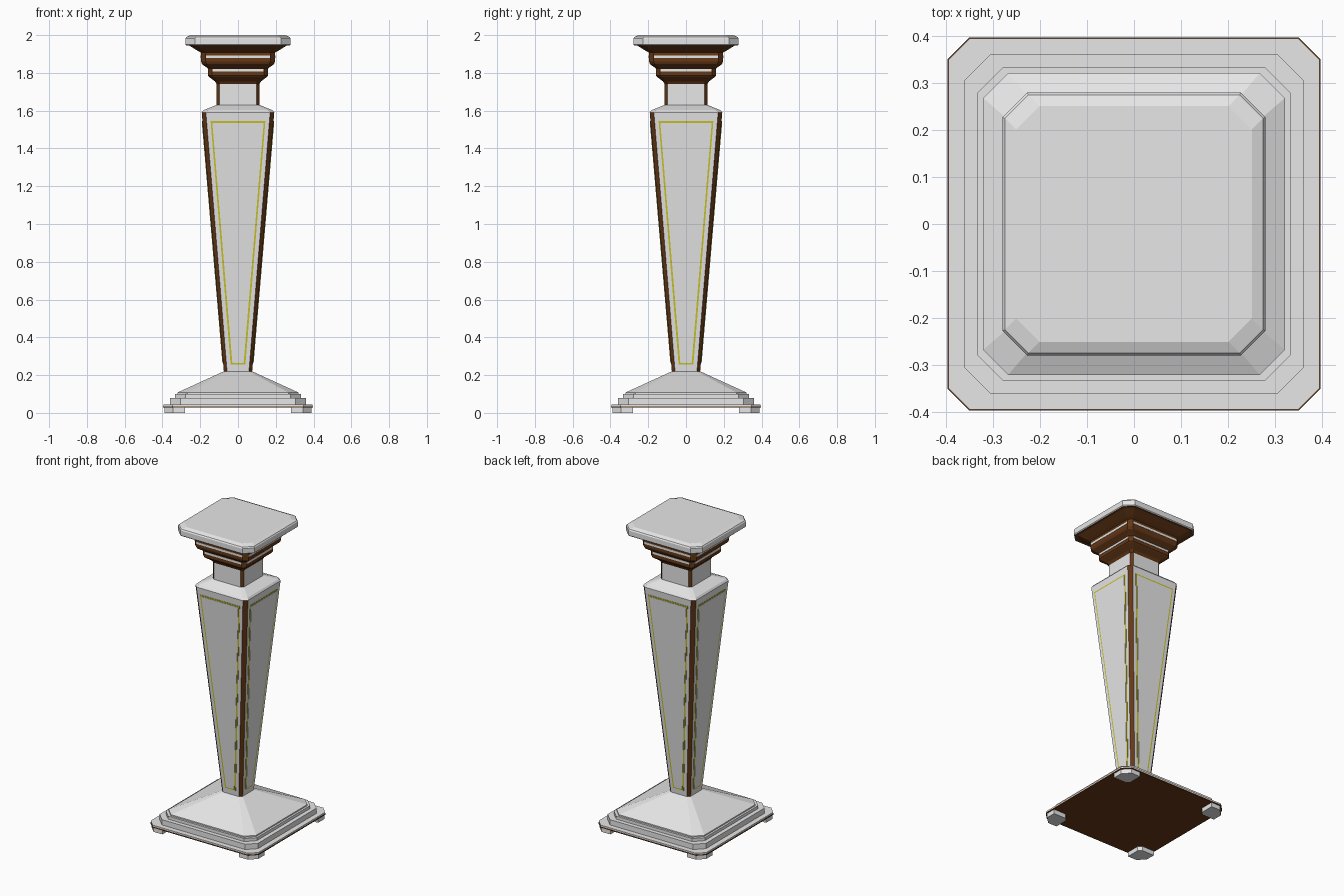
import bpy, bmesh, math
from mathutils import Matrix, Vector

old = bpy.data.objects.get("Cube")
if old:
    bpy.data.objects.remove(old, do_unlink=True)


def material(name, rgb):
    m = bpy.data.materials.new(name)
    m.use_nodes = True
    m.diffuse_color = (*rgb, 1)
    m.node_tree.nodes["Principled BSDF"].inputs["Base Color"].default_value = (*rgb, 1)
    return m


MATS = [material("white stone", (0.8, 0.8, 0.8)),
        material("dark brown wood", (0.13, 0.04, 0.008)),
        material("gold yellow", (0.6, 0.55, 0.02))]
WHITE, BROWN, GOLD = range(3)


def finish(name, bm):
    bmesh.ops.recalc_face_normals(bm, faces=bm.faces)
    mesh = bpy.data.meshes.new(name)
    bm.to_mesh(mesh)
    bm.free()
    for m in MATS:
        mesh.materials.append(m)
    ob = bpy.data.objects.new(name, mesh)
    bpy.context.collection.objects.link(ob)
    return ob


def corner_cut_square(h, c):
    """Square of half width h with corners cut by c; even edges are flat sides."""
    k = h - c
    return [(-k, -h), (k, -h), (h, -k), (h, k), (k, h), (-k, h), (-h, k), (-h, -k)]


def loft(name, rings, side=WHITE, corner=None, bottom=None, top=None):
    """Stack of corner-cut squares, each given as (half width, cut, height)."""
    corner = side if corner is None else corner
    bm = bmesh.new()
    loops = [[bm.verts.new((x, y, z)) for x, y in corner_cut_square(h, c)]
             for h, c, z in rings]
    for a, b in zip(loops, loops[1:]):
        for i in range(8):
            j = (i + 1) % 8
            f = bm.faces.new((a[i], a[j], b[j], b[i]))
            f.material_index = corner if i % 2 else side
    bm.faces.new(loops[0][::-1]).material_index = side if bottom is None else bottom
    bm.faces.new(loops[-1]).material_index = side if top is None else top
    return finish(name, bm)


def four_plates(name, low, high, mat, lift):
    """Thin plate on each side; low and high are (half width, depth, height)."""
    bm = bmesh.new()
    for n in range(4):
        turn = Matrix.Rotation(n * math.pi / 2, 3, 'Z')
        layers = []
        for out in (-0.002, lift):
            pts = [(s * w, -d - out, z) for (w, d, z), signs in
                   ((low, (-1, 1)), (high, (1, -1))) for s in signs]
            layers.append([bm.verts.new(turn @ Vector(p)) for p in pts])
        back, front = layers
        bm.faces.new(front)
        bm.faces.new(back[::-1])
        for i in range(4):
            j = (i + 1) % 4
            bm.faces.new((back[i], back[j], front[j], front[i]))
    for f in bm.faces:
        f.material_index = mat
    return finish(name, bm)


# Corner feet
bm = bmesh.new()
for sx in (-1, 1):
    for sy in (-1, 1):
        outline = [(0.28, 0.30), (0.30, 0.28), (0.39, 0.28), (0.39, 0.345),
                   (0.345, 0.39), (0.28, 0.39)]
        low, high = ([bm.verts.new((sx * x, sy * y, z)) for x, y in outline]
                     for z in (0, 0.031))
        bm.faces.new(low)
        bm.faces.new(high)
        for i in range(6):
            j = (i + 1) % 6
            bm.faces.new((low[i], low[j], high[j], high[i]))
finish("corner_feet", bm)

# Stepped base
loft("base_underside", [(0.396, 0.046, 0.029), (0.396, 0.046, 0.035)], BROWN)
loft("base_slab", [(0.394, 0.046, 0.035), (0.394, 0.046, 0.045)])
loft("base_step_lower", [(0.36, 0.055, 0.045), (0.36, 0.055, 0.08)])
loft("base_step_upper", [(0.333, 0.055, 0.08), (0.333, 0.055, 0.1)])
loft("base_slope", [(0.32, 0.053, 0.1), (0.32, 0.053, 0.108), (0.075, 0.018, 0.22)])

# Tapered shaft with brown corner strips
Z0, Z1, H0, H1 = 0.22, 1.59, 0.075, 0.192


def shaft_half(z):
    return H0 + (H1 - H0) * (z - Z0) / (Z1 - Z0)


loft("shaft", [(H0, 0.017, Z0), (H1, 0.022, Z1)], WHITE, BROWN)
loft("shaft_shoulder", [(H1, 0.022, Z1), (0.183, 0.022, 1.602), (0.115, 0.015, 1.63)])

# Gold-edged panels on the four shaft sides
for name, mat, edge, lift in (("panel_gold_border", GOLD, 0, 0.002),
                              ("panel", WHITE, 0.009, 0.004)):
    zl, zh = 0.255 + edge, 1.545 - edge
    four_plates(name, (0.039 - edge, shaft_half(zl), zl),
                (0.145 - edge, shaft_half(zh), zh), mat, lift)

# Neck
loft("neck", [(0.113, 0.015, 1.625), (0.113, 0.015, 1.745)], WHITE, BROWN)

# Brown moulded capital with pale inlay strips
loft("capital", [(0.113, 0.015, 1.74), (0.122, 0.018, 1.755), (0.152, 0.02, 1.778),
                 (0.158, 0.02, 1.785), (0.158, 0.02, 1.822), (0.168, 0.022, 1.83),
                 (0.19, 0.025, 1.846), (0.196, 0.025, 1.86), (0.196, 0.025, 1.908),
                 (0.215, 0.03, 1.918), (0.262, 0.045, 1.947)], BROWN)
for name, w, d, z in (("inlay_lower", 0.136, 0.158, 1.807),
                      ("inlay_upper", 0.17, 0.196, 1.878)):
    four_plates(name, (w, d, z), (w, d, z + 0.014), WHITE, 0.002)

# Top slab
loft("top_slab", [(0.274, 0.05, 1.945), (0.279, 0.052, 1.95), (0.279, 0.052, 1.982),
                  (0.274, 0.05, 1.99), (0.25, 0.049, 2.0)], WHITE, bottom=BROWN)
